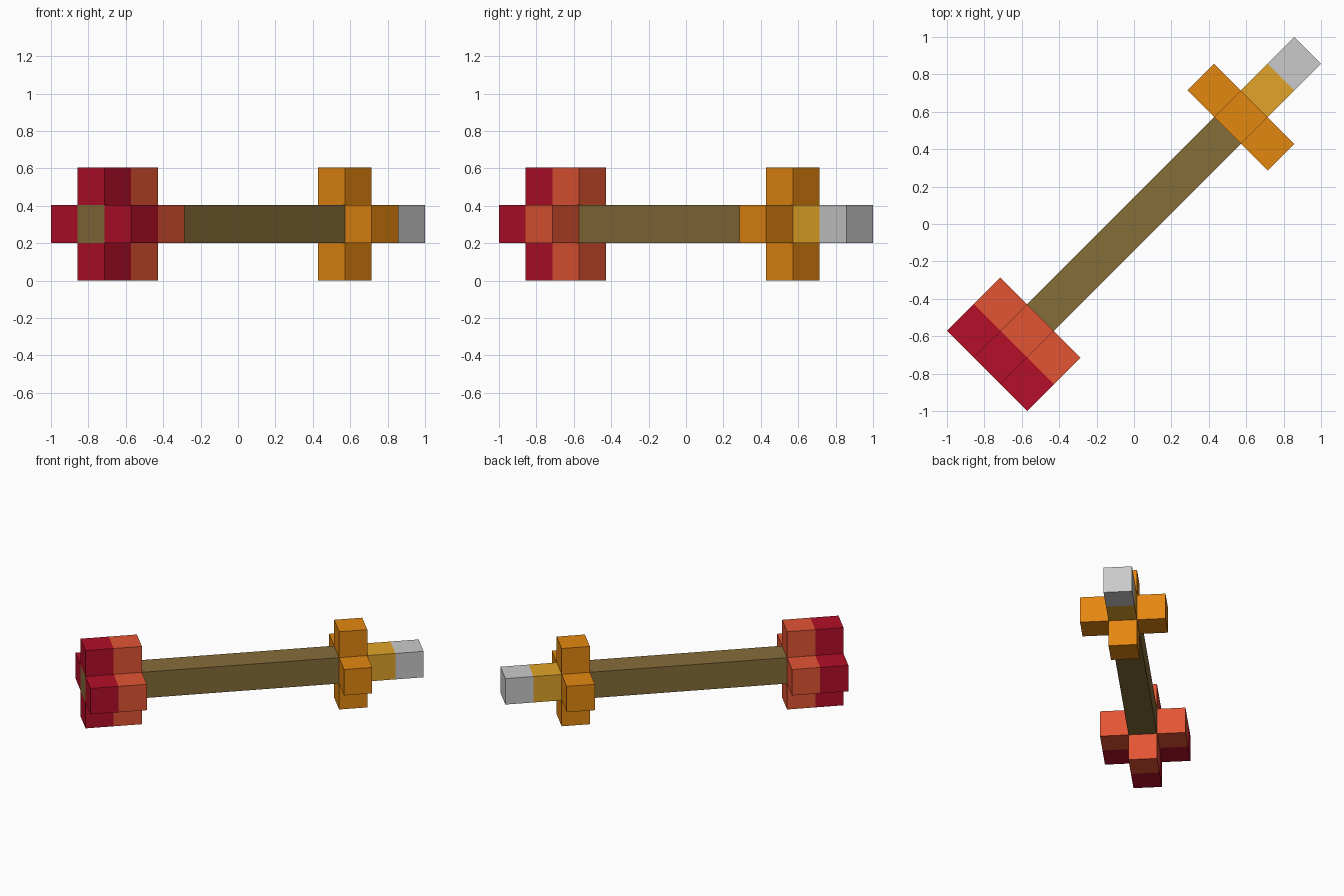
import bpy
from math import pi
from mathutils import Matrix, Vector

cube = bpy.data.objects.get("Cube")
if cube:
    bpy.data.objects.remove(cube, do_unlink=True)

U = 2 / 7 / 2 ** 0.5  # edge of one block
PLACE = Matrix.Translation((0, 0, 1.5 * U)) @ Matrix.Rotation(pi / 4, 4, "Z")


def material(name, *rgb):
    linear = [((c / 255 + 0.055) / 1.055) ** 2.4 for c in rgb] + [1]
    mat = bpy.data.materials.new(name)
    mat.use_nodes = True
    mat.diffuse_color = linear
    mat.node_tree.nodes["Principled BSDF"].inputs["Base Color"].default_value = linear
    return mat


brown = material("brown wood", 134, 109, 57)
crimson = material("crimson", 181, 15, 40)
vermilion = material("vermilion", 226, 84, 51)
orange = material("orange", 228, 135, 17)
gold = material("gold", 225, 163, 40)
silver = material("silver", 202, 202, 202)


def block(name, mat, start, end, side=0, up=0):
    """Square bar along the shaft axis, offset sideways and up in blocks."""
    bpy.ops.mesh.primitive_cube_add(size=1)
    obj = bpy.context.object
    obj.name = name
    centre = Vector(((start + end) / 2, side, up)) * U
    size = Matrix.Diagonal((U * (end - start), U, U, 1))
    obj.data.transform(PLACE @ Matrix.Translation(centre) @ size)
    obj.data.materials.append(mat)


# Shaft, neck and point in one line
block("shaft", brown, -5.5, 3.5)
block("neck", gold, 3.5, 5.5)
block("point", silver, 5.5, 6.5)

# Four arms around the shaft at the head and the tail
for label, side, up in (("left", -1, 0), ("right", 1, 0), ("upper", 0, 1), ("lower", 0, -1)):
    block(label + "_barb", orange, 3.5, 4.5, side, up)
    block(label + "_fletching_front", vermilion, -4.5, -3.5, side, up)
    block(label + "_fletching_end", crimson, -5.5, -4.5, side, up)
